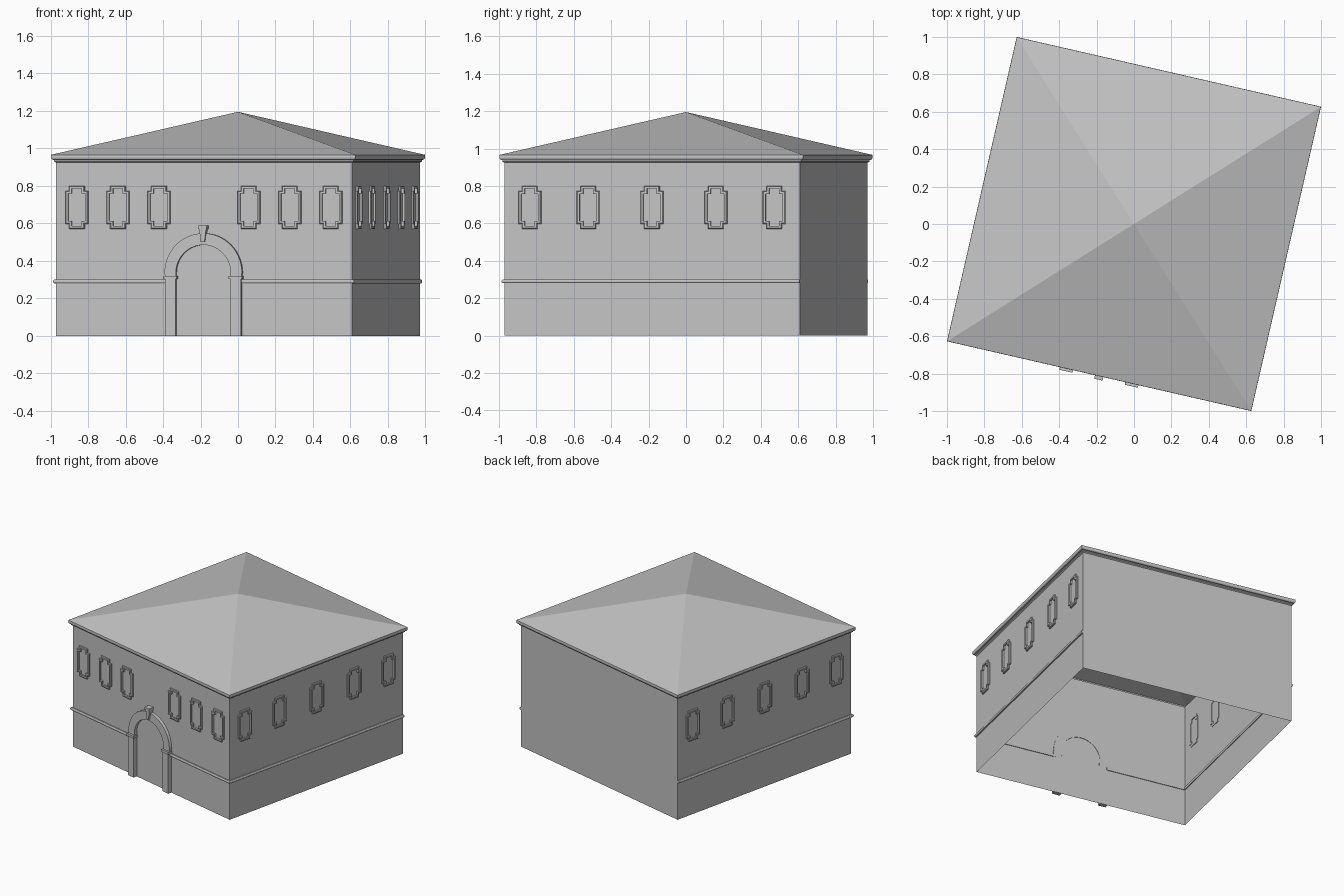
import bpy, bmesh, math
from mathutils import Matrix

cube = bpy.data.objects.get("Cube")
if cube:
    bpy.data.objects.remove(cube, do_unlink=True)

H = 0.81            # half width of the walls
EAVE = 0.832        # half width of the roof
TILT = Matrix.Rotation(math.radians(-12.9), 4, 'Z')

stone = bpy.data.materials.new("pale_grey_stone")
stone.use_nodes = True
GREY = (0.55, 0.55, 0.55, 1)
stone.diffuse_color = GREY
stone.node_tree.nodes["Principled BSDF"].inputs["Base Color"].default_value = GREY


def finish(name, bm, turn=0, smooth=False, solid=True):
    """Turn the mesh to its wall, tilt it with the building and link it."""
    if solid:
        bmesh.ops.recalc_face_normals(bm, faces=bm.faces)
    bm.transform(TILT @ Matrix.Rotation(math.radians(turn), 4, 'Z'))
    mesh = bpy.data.meshes.new(name)
    bm.to_mesh(mesh)
    bm.free()
    mesh.materials.append(stone)
    obj = bpy.data.objects.new(name, mesh)
    bpy.context.collection.objects.link(obj)
    if smooth:
        bpy.ops.object.select_all(action='DESELECT')
        obj.select_set(True)
        bpy.context.view_layer.objects.active = obj
        bpy.ops.object.shade_smooth_by_angle(angle=math.radians(30))


def skin(bm, rings, close_rings=True, close_path=False):
    """Join matching point rings with quads."""
    rows = [[bm.verts.new(p) for p in ring] for ring in rings]
    pairs = list(zip(rows, rows[1:])) + ([(rows[-1], rows[0])] if close_path else [])
    n = len(rows[0])
    for a, b in pairs:
        for i in range(n if close_rings else n - 1):
            j = (i + 1) % n
            bm.faces.new((a[i], a[j], b[j], b[i]))
    return rows


def slab(bm, outline, back, front):
    """Prism of an outline (u, z) standing out of the front wall."""
    rows = skin(bm, [[(u, -H - d, z) for u, z in outline] for d in (back, front)])
    for row in rows:
        bm.faces.new(row)


def box(u0, u1, z0, z1):
    return [(u0, z0), (u1, z0), (u1, z1), (u0, z1)]


def square(half, z):
    return [(-half, -half, z), (half, -half, z), (half, half, z), (-half, half, z)]


# Walls, open at the bottom
bm = bmesh.new()
skin(bm, [square(H, 0), square(H, 0.945)])
finish("walls", bm)

# Pyramid roof
bm = bmesh.new()
eaves = [bm.verts.new(p) for p in square(EAVE, 0.966)]
apex = bm.verts.new((0, 0, 1.195))
for i in range(4):
    bm.faces.new((eaves[i], eaves[(i + 1) % 4], apex))
finish("roof", bm)

# Moulded cornice around all four sides
profile = [(0, 0.924), (0.009, 0.93), (0.009, 0.938), (0.017, 0.94),
           (0.022, 0.947), (0.023, 0.955), (0.022, 0.966)]
bm = bmesh.new()
skin(bm, [square(H + o, z) for o, z in profile])
finish("cornice", bm, solid=False)

# String course on the front and both sides, stopping at the doorway
band = [(-0.005, 0.28), (0.009, 0.28), (0.013, 0.286),
        (0.013, 0.294), (0.009, 0.3), (-0.005, 0.3)]
for side, label in ((1, "left"), (-1, "right")):
    bm = bmesh.new()
    rows = skin(bm, [[(side * (H + o), H, z) for o, z in band],
                     [(side * (H + o), -H - o, z) for o, z in band],
                     [(side * 0.2, -H - o, z) for o, z in band]])
    bm.faces.new(rows[0])
    bm.faces.new(rows[-1])
    finish(label + "_string_course", bm)


# Window surrounds with stepped corners
def stepped(u, inset):
    a, b, h, t = (v - inset for v in (0.062, 0.042, 0.088, 0.115))
    quarter = [(a, h), (b, h), (b, t)]
    top = quarter + [(-x, z) for x, z in reversed(quarter)]
    loop = top + [(-x, -z) for x, z in top]
    return [(u + x, 0.685 + z) for x, z in loop]


def window(name, u, turn, back):
    bm = bmesh.new()
    sections = ((0, back), (0, 0.009), (0.004, 0.012), (0.015, 0.012), (0.015, back))
    skin(bm, [[(x, -H - d, z) for x, z in stepped(u, inset)] for inset, d in sections],
         close_path=True)
    finish(name, bm, turn)


for i, u in enumerate((-0.695, -0.47, -0.246, 0.246, 0.47, 0.695)):
    window(f"front_window_frame_{i + 1}", u, 0, 0)
for turn, label in ((90, "left"), (-90, "right")):
    for i, v in enumerate((-0.67, -0.35, 0, 0.35, 0.67)):
        window(f"{label}_window_frame_{i + 1}", v, turn, -0.004)

# Doorway: pillars, imposts, arch and keystone
INNER, OUTER, SPRING = 0.15, 0.208, 0.335
for side, label in ((1, "left"), (-1, "right")):
    bm = bmesh.new()
    slab(bm, box(side * INNER, side * OUTER, 0, 0.305), -0.003, 0.03)
    finish(label + "_door_pillar", bm)
    bm = bmesh.new()
    slab(bm, box(side * (INNER - 0.007), side * (OUTER + 0.007), 0.302, 0.32), -0.003, 0.037)
    finish(label + "_door_impost", bm)

steps = 32
arc = [math.pi * i / steps for i in range(steps + 1)]
outline = [(r * math.cos(t), SPRING + r * math.sin(t))
           for r, path in ((OUTER + 0.004, arc), (INNER, arc[::-1])) for t in path]
outline = [(OUTER, 0.318)] + outline[:steps + 1] + [(-OUTER, 0.318), (-INNER, 0.318)] \
    + outline[steps + 1:] + [(INNER, 0.318)]
bm = bmesh.new()
slab(bm, outline, -0.003, 0.022)
finish("door_arch", bm, smooth=True)

bm = bmesh.new()
slab(bm, [(-0.01, 0.5), (0.01, 0.5), (0.019, 0.57), (-0.019, 0.57)], 0, 0.036)
slab(bm, box(-0.023, 0.023, 0.57, 0.588), 0, 0.042)
finish("door_keystone", bm)
